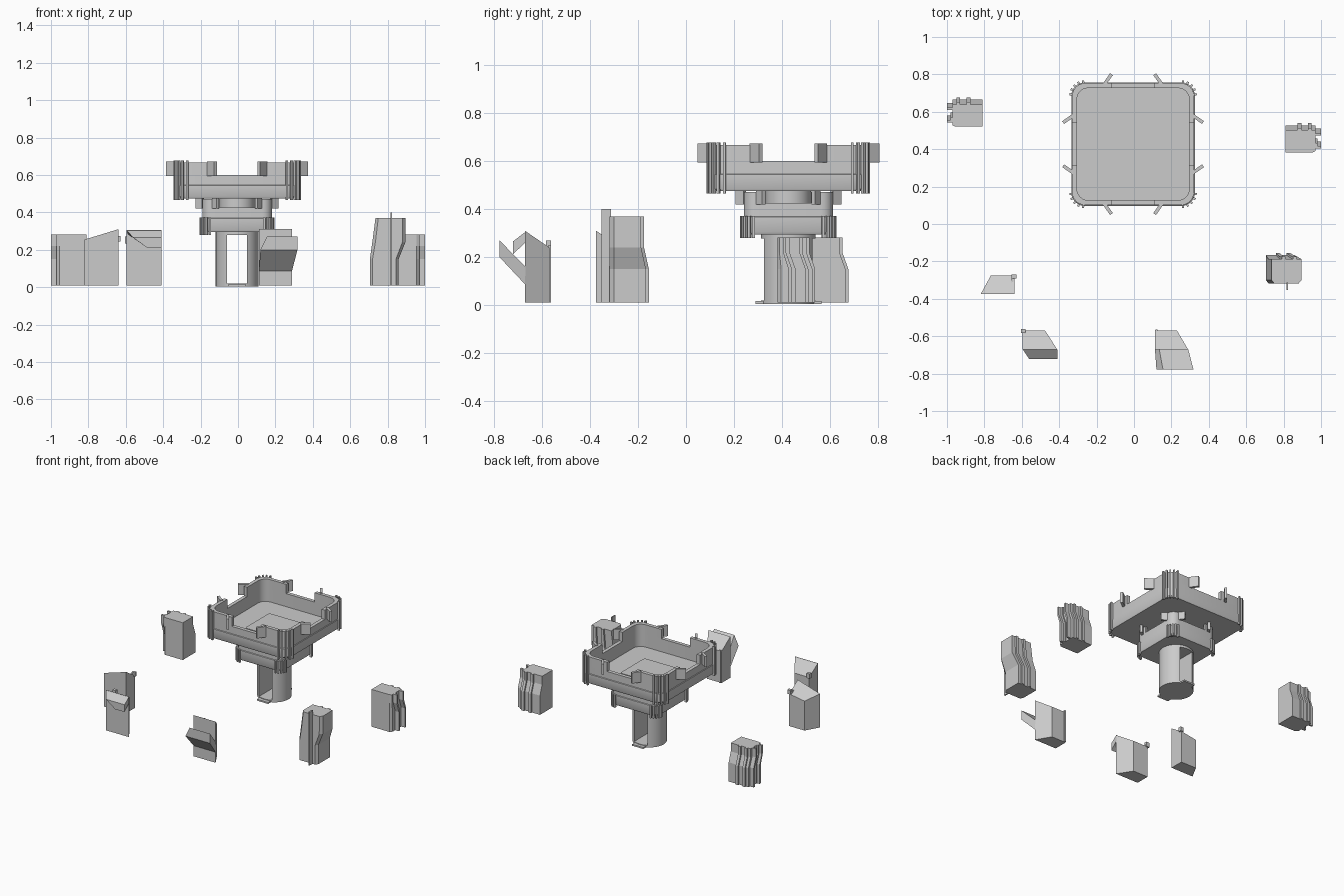
import bpy, bmesh, math

if "Cube" in bpy.data.objects:
    bpy.data.objects.remove(bpy.data.objects["Cube"])

CX, CY = -0.005, 0.427   # axis of the tower


def finish(name, bm, smooth=False):
    bmesh.ops.recalc_face_normals(bm, faces=bm.faces)
    me = bpy.data.meshes.new(name)
    bm.to_mesh(me)
    bm.free()
    ob = bpy.data.objects.new(name, me)
    bpy.context.collection.objects.link(ob)
    if smooth:
        bpy.context.view_layer.objects.active = ob
        ob.select_set(True)
        bpy.ops.object.shade_smooth_by_angle(angle=math.radians(30))
        ob.select_set(False)
    return ob


def loft(name, loops, smooth=False):
    """Skin equal-length loops of 3D points and cap both ends."""
    bm = bmesh.new()
    rows = [[bm.verts.new(p) for p in lp] for lp in loops]
    n = len(rows[0])
    for a, b in zip(rows, rows[1:]):
        for i in range(n):
            j = (i + 1) % n
            bm.faces.new((a[i], a[j], b[j], b[i]))
    bm.faces.new(rows[0])
    bm.faces.new(rows[-1])
    return finish(name, bm, smooth)


def prism(name, pts, z0, z1, smooth=False):
    return loft(name, [[(x, y, z) for x, y in pts] for z in (z0, z1)], smooth)


def slab(name, x, y, z0, z1, lx, ly, ang=0):
    c, s = math.cos(ang), math.sin(ang)
    pts = [(x + c * a * lx / 2 - s * b * ly / 2, y + s * a * lx / 2 + c * b * ly / 2)
           for a, b in ((-1, -1), (1, -1), (1, 1), (-1, 1))]
    return prism(name, pts, z0, z1)


def turn(p, q):
    """Rotate a tower-local point by q quarter turns and move it to the tower axis."""
    x, y = p
    for _ in range(q):
        x, y = -y, x
    return (CX + x, CY + y)


def corner(h, r, n=6):
    return [(h - r + r * math.cos(t), h - r + r * math.sin(t))
            for t in (math.pi / 2 * i / n for i in range(n + 1))]


def round_square(h, r, z):
    return [(*turn(p, q), z) for q in range(4) for p in corner(h, r)]


def circle(r, z, n=40):
    return [(CX + r * math.cos(2 * math.pi * i / n), CY + r * math.sin(2 * math.pi * i / n), z)
            for i in range(n)]


def tray(name, h, r, t, cut, z, rib_z, fin_out):
    """Cup with raised corner walls, corner ribs and splayed fins. z = bottom, floor, rim, corner top."""
    zb, zf, zr, zt = z
    step = zb + (zr - zb) * 0.55
    loft(name, [round_square(h - .005, r, zb), round_square(h, r, zb + .01),
                round_square(h, r, step), round_square(h - .004, r, step + .003),
                round_square(h - .004, r, zr), round_square(h - t, r - .01, zr),
                round_square(h - t, r - .01, zf)], True)
    for q in range(4):
        o, i = corner(h - .004, r), corner(h - t, r - .01)
        pts = [(h - .004, cut)] + o + [(cut, h - .004), (cut, h - t)] + i[::-1] + [(h - t, cut)]
        wall = [turn(p, q) for p in pts]
        mid = len(o) // 2 + 1
        loft(name + "_corner_wall", [[(*p, zr) for p in wall],
                                     [(*p, zt) for p in wall]], True)
        for k in range(5):
            a = math.radians(5 + 20 * k)
            d = r + .003
            x, y = turn((h - r + d * math.cos(a), h - r + d * math.sin(a)), q)
            slab(name + "_rib", x, y, *rib_z, .016, .011, a + q * math.pi / 2)
        for s in (-1, 1):
            x, y = turn((h + fin_out / 2 - .004, s * (cut + .02)), q)
            slab(name + "_fin", x, y, zr - .005, zt + .005, fin_out * 1.7, .018,
                 q * math.pi / 2 - s * math.radians(57 - 22))


# Tower: two trays, neck, slotted column
tray("upper_tray", .33, .07, .03, .115, (.475, .505, .60, .668), (.465, .677), .04)
tray("lower_tray", .19, .05, .02, .095, (.295, .32, .425, .472), (.28, .372), .025)
loft("tray_floor_pad", [round_square(.14, .015, .50), round_square(.14, .015, .512)])
loft("neck", [circle(.095, .31), circle(.095, .48)], True)

R, G = .114, .053
a0 = math.acos(G / R)
for side in (-1, 1):
    arc = [-a0 + 2 * a0 * i / 20 for i in range(21)]
    prism("column_side", [(CX + side * R * math.cos(a), CY + R * math.sin(a)) for a in arc],
          .005, .30, True)
loft("column_base", [circle(R, .005), circle(R, .02)], True)
loft("column_top", [circle(R, .278), circle(R, .30)], True)
slab("base_tongue", CX, CY, .005, .016, .09, .275)


# Ribbed corner blocks with a jog in the rear and outer faces
def ribbed_block(name, m, oy):
    x = [(.81, 0), (.955, 0), (.97, .015), (.97, .045), (1.0, .045), (1.0, .06), (.98, .06), (.98, .075),
         (.97, .075), (.97, .115), (1.0, .115), (1.0, .128), (.97, .128), (.97, .145),
         (.95, .145), (.95, .157), (.93, .157), (.93, .145), (.895, .145), (.895, .157),
         (.875, .157), (.875, .145), (.81, .145)]
    loops = []
    for z, d in ((.01, 0), (.15, 0), (.22, -.025), (.282, -.025)):
        loops.append([(m * px, oy + py + d * min(1, py / .05) + .006, z) for px, py in x])
    loft(name, loops)


ribbed_block("ribbed_block_right", 1, .376)
ribbed_block("ribbed_block_left", -1, .514)

# Tall jogged block with a front fin
sec = [(.735, -.30), (.75, -.318), (.88, -.318), (.895, -.30), (.895, -.175), (.87, -.175),
       (.87, -.163), (.85, -.163), (.85, -.175), (.81, -.175), (.81, -.163), (.79, -.163),
       (.79, -.175), (.735, -.175)]
loops = []
for z, dl, dr, dy in ((.01, -.03, -.036, .008), (.15, -.03, -.036, .008),
                      (.24, -.017, 0, -.012), (.37, 0, 0, -.012)):
    loops.append([(x + dl + (dr - dl) * (x - .735) / .16, y + (dy if y > -.2 else 0), z)
                  for x, y in sec])
loft("tall_jogged_block", loops)
slab("tall_block_fin", .82, -.333, .01, .40, .009, .04)


# Wedge-topped blocks: plan corners with a top height for each
def wedge(name, pts):
    loft(name, [[(x, y, .01) for x, y, z in pts], pts])


wedge("wedge_block_left", [(-.82, -.375, .255), (-.64, -.375, .31),
                           (-.64, -.275, .245), (-.765, -.275, .225)])
slab("left_knob", -.642, -.28, .245, .275, .025, .022)
slab("left_edge_rib", -.65, -.325, .01, .265, .012, .098)

wedge("wedge_block_middle", [(-.595, -.672, .305), (-.41, -.672, .305),
                             (-.475, -.57, .24), (-.595, -.57, .24)])
slab("middle_knob", -.592, -.573, .235, .27, .025, .022)
slab("middle_edge_rib", -.583, -.62, .01, .25, .012, .095)
wedge("wedge_block_right", [(.112, -.672, .31), (.29, -.672, .31),
                            (.23, -.57, .24), (.112, -.57, .24)])
slab("right_edge_rib", .121, -.568, .01, .25, .01, .01)

# Flaps on the fronts of two wedge blocks (root loop, outer loop)
loft("middle_flap", [[(-.595, -.67, .305), (-.41, -.67, .305), (-.41, -.67, .26), (-.59, -.67, .285)],
                     [(-.56, -.722, .265), (-.41, -.722, .265), (-.41, -.722, .212), (-.487, -.722, .212)]])
loft("right_flap", [[(.135, -.67, .16), (.29, -.67, .16), (.288, -.67, .085), (.112, -.67, .085)],
                    [(.155, -.778, .27), (.318, -.778, .27), (.318, -.778, .20), (.12, -.778, .20)]])
